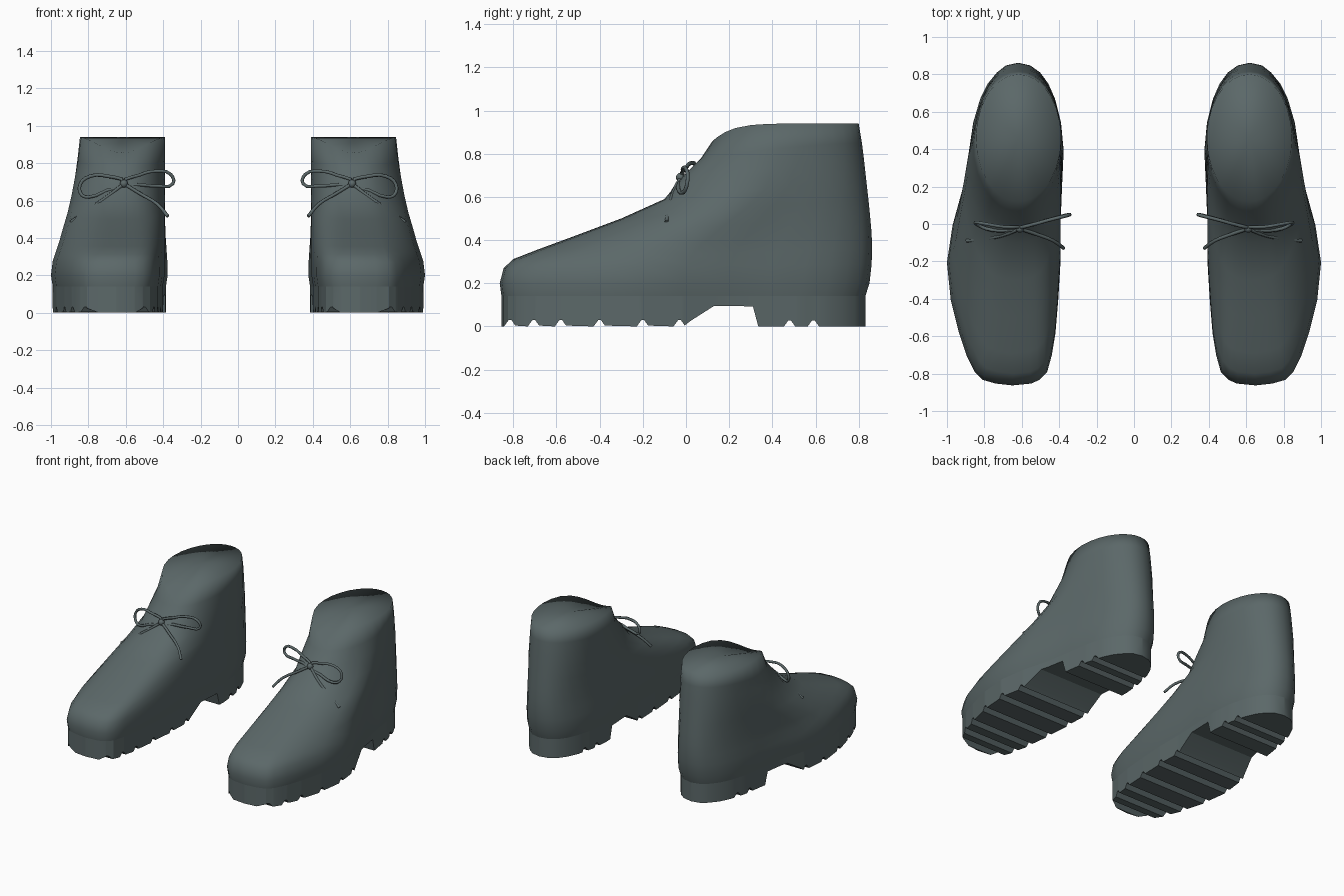
import bpy, bmesh, math

if "Cube" in bpy.data.objects:
    bpy.data.objects.remove(bpy.data.objects["Cube"])

mat = bpy.data.materials.new("slate_leather")
mat.diffuse_color = (0.105, 0.138, 0.14, 1)
mat.use_nodes = True
mat.node_tree.nodes["Principled BSDF"].inputs["Base Color"].default_value = mat.diffuse_color

# Foot outline from toe to heel: y, inner x, outer x
OUT = [(-.86, .65, .65), (-.85, .55, .74), (-.83, .505, .81), (-.79, .465, .85),
       (-.7, .44, .895), (-.58, .42, .935), (-.4, .405, .98), (-.2, .393, 1.0),
       (0, .393, .97), (.2, .385, .915), (.4, .376, .882), (.55, .39, .86),
       (.67, .42, .825), (.75, .455, .785), (.81, .50, .735), (.845, .55, .69), (.86, .62, .62)]


def sole_x(x):
    return .69 + (x - .69) * .97


def sole_y(y):
    return y * .98 - .012


def lerp_table(table, y):
    """Linear lookup of the values that follow y in each row."""
    if y <= table[0][0]:
        return table[0][1:]
    for a, b in zip(table, table[1:]):
        if y <= b[0]:
            t = (y - a[0]) / (b[0] - a[0])
            return tuple(p + (q - p) * t for p, q in zip(a[1:], b[1:]))
    return table[-1][1:]


def finish(ob, angle=None):
    """Material, shading and the mirrored second shoe."""
    ob.data.materials.append(mat)
    if ob.type == 'MESH':
        bpy.ops.object.select_all(action='DESELECT')
        ob.select_set(True)
        bpy.context.view_layer.objects.active = ob
        if angle is None:
            bpy.ops.object.shade_smooth()
        else:
            bpy.ops.object.shade_smooth_by_angle(angle=math.radians(angle))
    m = ob.modifiers.new("other_shoe", 'MIRROR')
    m.use_axis[0] = True
    m.use_mirror_merge = False


def add_mesh(name, bm, angle=None):
    bmesh.ops.remove_doubles(bm, verts=bm.verts, dist=0.0005)
    bmesh.ops.recalc_face_normals(bm, faces=bm.faces)
    me = bpy.data.meshes.new(name)
    bm.to_mesh(me)
    bm.free()
    ob = bpy.data.objects.new(name, me)
    bpy.context.collection.objects.link(ob)
    finish(ob, angle)


# Upper rings: front y, front z, back y, back z, blend to collar ellipse, rim curve
RINGS = [(sole_y(-.86), .14, sole_y(.86), .14, 0, 1),
         (-.863, .20, .85, .20, 0, 1),
         (-.845, .27, .86, .29, .06, 1),
         (-.80, .312, .862, .36, .17, 1),
         (-.69, .355, .86, .43, .28, 1),
         (-.5, .425, .853, .51, .41, 1),
         (-.3, .50, .845, .59, .55, 1),
         (-.1, .59, .835, .68, .68, 1),
         (-.01, .70, .825, .77, .80, 1),
         (.07, .78, .815, .85, .90, 1.5),
         (.12, .855, .80, .94, 1, 8)]


def ring_points(yf, zf, yb, zb, blend, k, sole=False):
    def point(row, side):
        u = (row[0] + .86) / 1.72
        half = .228 * math.sqrt(max(0, 1 - (2 * u - 1) ** 2))
        x = row[1] if side < 0 else row[2]
        if sole:
            x = sole_x(x)
        x += (.617 + side * half - x) * blend
        return (x, yf + (yb - yf) * u, zb + (zf - zb) * (1 - u) ** k)
    return [point(r, -1) for r in OUT] + [point(r, 1) for r in OUT[-2:0:-1]]


# Shoe upper with a closed collar
bm = bmesh.new()
loops = [[bm.verts.new(p) for p in ring_points(*r, sole=(i == 0))] for i, r in enumerate(RINGS)]
n = len(loops[0])
for lo, hi in zip(loops, loops[1:]):
    for i in range(n):
        j = (i + 1) % n
        bm.faces.new((lo[i], lo[j], hi[j], hi[i]))
centre = bm.verts.new((.617, .46, .935))
for i in range(n):
    bm.faces.new((loops[-1][i], loops[-1][(i + 1) % n], centre))
add_mesh("shoe_upper", bm)

# Tread profile along the sole: y, bottom z
tread = [(-.86, 0)]
for g in (-.815, -.705, -.58, -.4, -.2, -.03):
    tread += [(g - .028, 0), (g - .006, .03), (g + .006, .03), (g + .024, .004)]
tread += [(.02, .025), (.13, .095), (.31, .093), (.335, 0)]
for g in (.48, .59):
    tread += [(g - .026, 0), (g - .006, .028), (g + .006, .028), (g + .026, 0)]
tread += [(.85, 0)]

# Sole built from slices across the foot
outline = [(sole_y(y), sole_x(a), sole_x(b)) for y, a, b in OUT]
ys = sorted({round(y, 4) for y in [r[0] for r in outline] + [t[0] for t in tread]
             if outline[0][0] <= y <= outline[-1][0]} |
            {outline[0][0] + .0001, outline[-1][0] - .0001})
bm = bmesh.new()
prev = None
for y in ys:
    a, b = lerp_table(outline, y)
    z = lerp_table(tread, y)[0]
    cur = [bm.verts.new(p) for p in ((a, y, z), (b, y, z), (b, y, .14), (a, y, .14))]
    if prev:
        for i in range(4):
            j = (i + 1) % 4
            bm.faces.new((prev[i], prev[j], cur[j], cur[i]))
    prev = cur
add_mesh("treaded_sole", bm, 28)


# Laces as thin tubes
def lace(name, pts, closed=False):
    cu = bpy.data.curves.new(name, 'CURVE')
    cu.dimensions = '3D'
    cu.bevel_depth = .0095
    cu.bevel_resolution = 1
    cu.resolution_u = 3
    cu.use_fill_caps = True
    sp = cu.splines.new('BEZIER')
    sp.bezier_points.add(len(pts) - 1)
    for bp, p in zip(sp.bezier_points, pts):
        bp.co = p
        bp.handle_left_type = bp.handle_right_type = 'AUTO'
    sp.use_cyclic_u = closed
    ob = bpy.data.objects.new(name, cu)
    bpy.context.collection.objects.link(ob)
    finish(ob)


lace("inner_lace_loop", [(.61, -.02, .69), (.53, 0, .735), (.44, .025, .757), (.36, .045, .74),
                         (.348, .05, .69), (.43, .03, .678), (.53, .0, .685)], True)
lace("outer_lace_loop", [(.61, -.02, .69), (.70, -.015, .73), (.79, .0, .73), (.845, .008, .685),
                         (.835, -.005, .63), (.79, -.025, .62), (.70, -.035, .655)], True)
lace("inner_lace_tail", [(.61, -.025, .69), (.52, -.055, .635), (.43, -.09, .58), (.375, -.13, .515)])
lace("outer_lace_tail", [(.61, -.025, .69), (.70, -.06, .62), (.80, -.08, .55), (.895, -.09, .485)])

# Lace knot
bm = bmesh.new()
bmesh.ops.create_uvsphere(bm, u_segments=10, v_segments=6, radius=.022)
for v in bm.verts:
    v.co.x += .61
    v.co.y -= .025
    v.co.z += .69
add_mesh("lace_knot", bm)
